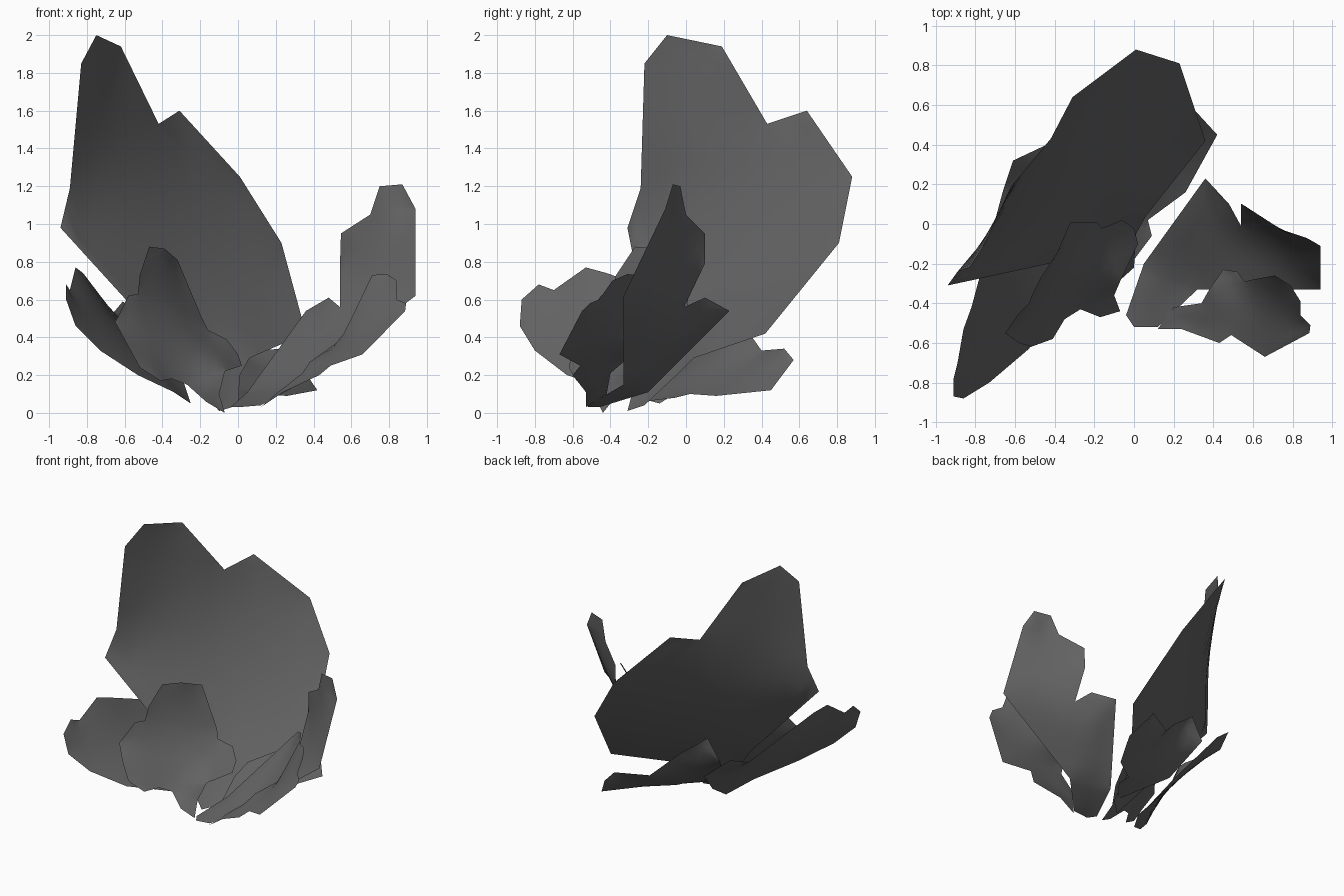
import bpy, bmesh
from mathutils import Vector

if "Cube" in bpy.data.objects:
    bpy.data.objects.remove(bpy.data.objects["Cube"])

mat = bpy.data.materials.new("dark_grey")
mat.diffuse_color = (.125, .125, .125, 1)
mat.use_nodes = True
mat.node_tree.nodes["Principled BSDF"].inputs["Base Color"].default_value = mat.diffuse_color


def solve(a, b):
    """Small Gaussian elimination."""
    n = len(b)
    m = [row[:] + [x] for row, x in zip(a, b)]
    for i in range(n):
        p = max(range(i, n), key=lambda r: abs(m[r][i]))
        m[i], m[p] = m[p], m[i]
        for r in range(n):
            if r != i:
                k = m[r][i] / m[i][i]
                m[r] = [x - k * y for x, y in zip(m[r], m[i])]
    return [m[i][n] / m[i][i] for i in range(n)]


def petal(name, outline, cup=0.0):
    """Thin petal: a quadratic bowl that meets a 3D outline exactly."""
    bm = bmesh.new()
    face = bm.faces.new([bm.verts.new(p) for p in outline])
    face.normal_update()
    n = face.normal.copy()
    mid = face.calc_center_median()
    u = n.orthogonal().normalized()
    v = n.cross(u)
    bmesh.ops.triangulate(bm, faces=[face], ngon_method='BEAUTY')
    bmesh.ops.subdivide_edges(bm, edges=bm.edges[:], cuts=5, use_grid_fill=True)

    def local(p):
        d = p - mid
        return d.dot(u), d.dot(v), d.dot(n)

    def basis(a, b):
        return [1, a, b, a * a, a * b, b * b]

    rim = [local(w.co) for w in bm.verts if w.is_boundary]
    rows = [basis(a, b) for a, b, _ in rim]
    ata = [[sum(r[i] * r[j] for r in rows) + (0.02 * (i > 2) + 1e-6) * (i == j)
            for j in range(6)] for i in range(6)]
    k = solve(ata, [sum(r[i] * q[2] for r, q in zip(rows, rim)) for i in range(6)])

    def bowl(a, b):
        return sum(c * x for c, x in zip(k, basis(a, b)))

    rest = [(a, b, h - bowl(a, b)) for a, b, h in rim]
    for w in bm.verts:
        if w.is_boundary:
            continue
        a, b, _ = local(w.co)
        near = [(((a - x) ** 2 + (b - y) ** 2 + 1e-7) ** -1.5, r) for x, y, r in rest]
        h = bowl(a, b) + sum(s * r for s, r in near) / sum(s for s, _ in near)
        w.co = mid + u * a + v * b + n * h
    for f in bm.faces:
        f.smooth = True
    mesh = bpy.data.meshes.new(name)
    bm.to_mesh(mesh)
    bm.free()
    mesh.materials.append(mat)
    obj = bpy.data.objects.new(name, mesh)
    bpy.context.collection.objects.link(obj)
    return obj


# Tall back petal with a notched rim
petal("back_petal", [
    (-.75, -.10, 2.0), (-.83, -.22, 1.85), (-.89, -.24, 1.19), (-.94, -.31, .98),
    (-.43, -.20, .42), (-.10, -.31, .01), (0, -.22, .04), (.01, -.05, .20),
    (.06, .04, .29), (.36, .42, .42), (.23, .81, .90), (.01, .88, 1.25),
    (-.31, .64, 1.60), (-.42, .43, 1.53), (-.62, .19, 1.94)])

# Low petal under the back petal
petal("rear_low_petal", [
    (.42, .45, .12), (.31, .57, .28), (.26, .52, .34), (.036, .40, .33),
    (-.14, .28, .50), (-.35, .23, .66), (-.45, .22, .50), (-.33, 0, .25),
    (-.03, -.22, .06), (.09, -.06, .08), (.07, .02, .10), (.26, .16, .09)])

# Wide petal leaning out on the left
petal("left_petal", [
    (-.86, -.53, .77), (-.89, -.70, .65), (-.91, -.78, .68), (-.91, -.87, .60),
    (-.86, -.88, .46), (-.73, -.80, .33), (-.53, -.63, .20), (-.34, -.36, .11),
    (-.25, -.14, .05), (-.30, .10, .20), (-.44, .40, .45), (-.61, .32, .59),
    (-.66, .17, .53), (-.82, -.42, .74)])

# Rounded front petal
petal("front_petal", [
    (-.65, -.55, .48), (-.58, -.45, .62), (-.53, -.40, .63), (-.52, -.37, .73),
    (-.47, -.27, .88), (-.39, -.15, .87), (-.32, .01, .81), (-.19, .01, .50),
    (-.16, -.02, .44), (-.06, .02, .39), (0, -.02, .31), (.02, -.10, .25),
    (-.07, -.29, .22), (-.10, -.36, .10), (-.07, -.44, 0), (-.17, -.47, .06),
    (-.27, -.43, .15), (-.35, -.48, .18), (-.41, -.58, .17), (-.52, -.62, .24),
    (-.58, -.60, .35)])

# Upright petal on the right
petal("right_tall_petal", [
    (.36, .23, .54), (.48, .10, .61), (.54, -.01, .56), (.54, .10, .79),
    (.545, .10, .95), (.70, 0, 1.05), (.75, -.03, 1.20), (.87, -.07, 1.21),
    (.94, -.11, 1.08), (.94, -.33, .62), (.32, -.33, .15), (.12, -.52, .04),
    (0, -.52, .03), (-.04, -.46, .03), (.05, -.20, .11)])

# Ragged petal at the front right
petal("right_low_petal", [
    (.71, -.26, .73), (.79, -.31, .735), (.84, -.39, .70), (.84, -.46, .60),
    (.89, -.51, .58), (.885, -.55, .54), (.66, -.67, .31), (.49, -.56, .25),
    (.43, -.60, .20), (.24, -.53, .11), (.12, -.53, .03), (.20, -.42, .10),
    (.34, -.40, .21), (.38, -.33, .27), (.45, -.23, .32), (.52, -.24, .37),
    (.56, -.29, .42), (.60, -.28, .50)])
